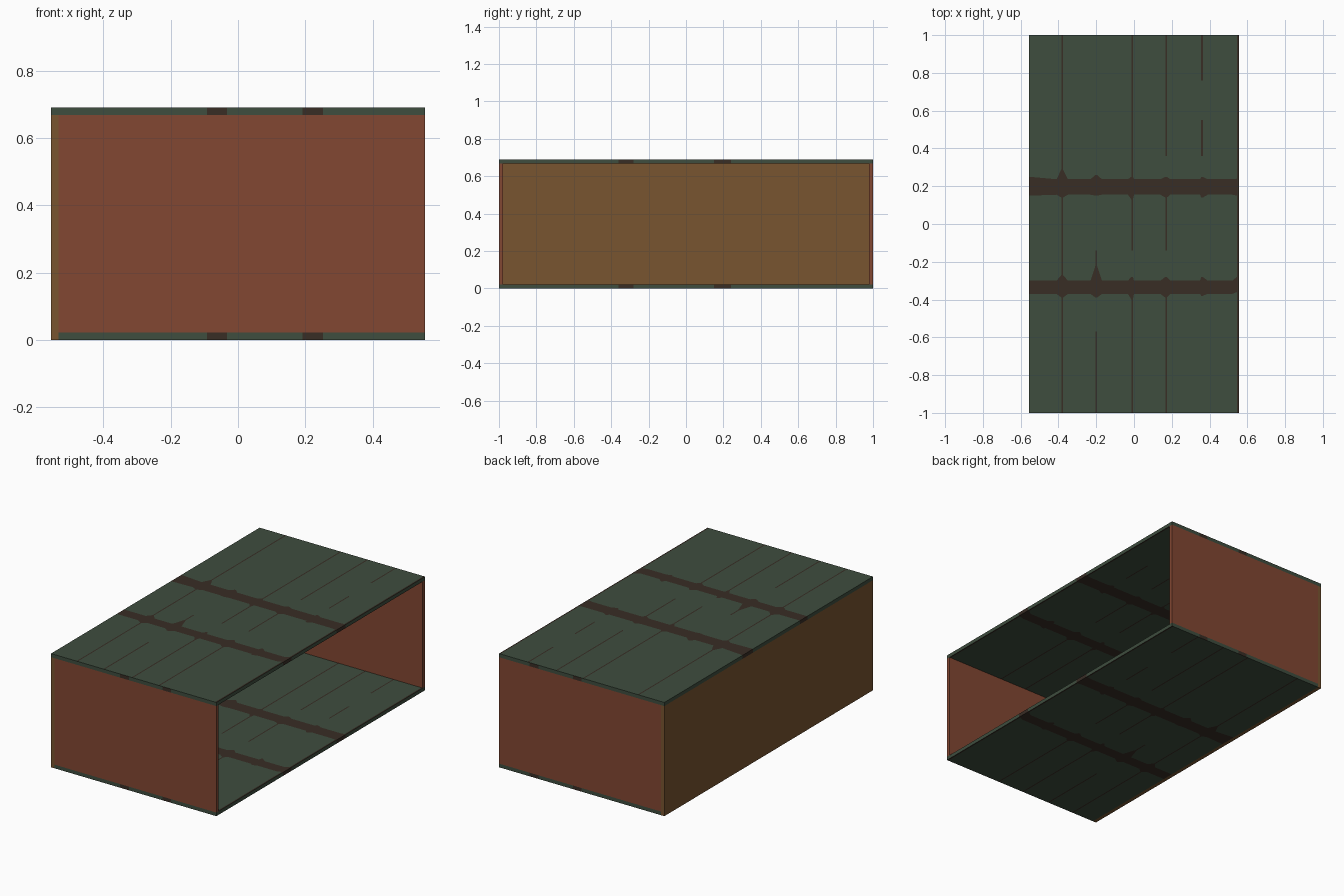
import bpy, bmesh

if "Cube" in bpy.data.objects:
    bpy.data.objects.remove(bpy.data.objects["Cube"])

X, Y, H, T = 0.555, 1.0, 0.69, 0.022   # half width, half length, height, board thickness


def material(name, rgb):
    m = bpy.data.materials.new(name)
    m.diffuse_color = [((c / 255 + 0.055) / 1.055) ** 2.4 for c in rgb] + [1]
    m.use_nodes = True
    m.node_tree.nodes["Principled BSDF"].inputs["Base Color"].default_value = m.diffuse_color
    return m


GREEN = material("dark green board", (62, 77, 62))
DARK = material("dark brown strap", (56, 45, 37))
RED = material("rust red panel", (130, 71, 50))
BROWN = material("ochre brown panel", (121, 85, 48))


def add_object(name, bm, mats):
    bmesh.ops.recalc_face_normals(bm, faces=bm.faces)
    me = bpy.data.meshes.new(name)
    bm.to_mesh(me)
    bm.free()
    for m in mats:
        me.materials.append(m)
    ob = bpy.data.objects.new(name, me)
    bpy.context.collection.objects.link(ob)


def box(name, lo, hi, mat):
    bm = bmesh.new()
    bmesh.ops.create_cube(bm, size=1)
    for v in bm.verts:
        v.co = [lo[i] if v.co[i] < 0 else hi[i] for i in range(3)]
    add_object(name, bm, [mat])


# Plank joints: x -> (strap edges in y at the joint, rows where the thin seam shows)
JOINTS = {
    -0.38: ((-0.39, -0.27, 0.14, 0.29), {0, 1, 2, 4, 5, 6, 8, 9, 10, 11}),
    -0.20: ((-0.39, -0.22, 0.15, 0.26), {0, 1, 4}),
    -0.01: ((-0.40, -0.28, 0.13, 0.25), {0, 1, 2, 5, 6, 8, 9, 10, 11}),
    0.17: ((-0.39, -0.28, 0.14, 0.25), {0, 1, 2, 5, 6, 9, 10, 11}),
    0.36: ((-0.38, -0.28, 0.14, 0.25), {9, 11}),
    0.55: ((-0.36, -0.28, 0.15, 0.24), set(range(12))),
}
STRAP_ROWS = (3, 7)
FRONT_MARKS = ((-0.092, -0.032), (0.192, 0.252))
BACK_MARKS = ((0.0, 0.06), (0.29, 0.35))


def board(name, x0, z0, z1):
    """Board cut into a grid so straps and seams are real faces."""
    plain = (-0.37, -0.30, 0.155, 0.237)
    cols = {x0: (-0.37, -0.30, 0.15, 0.25), X: JOINTS[0.55][0]}
    for a, b in FRONT_MARKS + BACK_MARKS:
        cols[a] = cols[b] = plain
    for x, (edges, _) in JOINTS.items():
        cols[x - 0.03] = plain
        cols[x - 0.004] = edges
        if x < 0.5:
            cols[x + 0.03] = plain
            cols[x + 0.004] = edges
    xs = sorted(cols)
    bm = bmesh.new()
    grid = []
    for z in (z0, z1):
        layer = []
        for x in xs:
            a, b, c, d = cols[x]
            ys = (-Y, -0.8, -0.57, a, b, -0.14, 0.05, c, d, 0.36, 0.55, 0.76, Y)
            layer.append([bm.verts.new((x, y, z)) for y in ys])
        grid.append(layer)
    nx, ny = len(xs) - 1, 12

    def face(verts, dark):
        bm.faces.new(verts).material_index = int(dark)

    # top and underside
    for g in grid:
        for i in range(nx):
            mid = (xs[i] + xs[i + 1]) / 2
            seam = set()
            for x, (_, rows) in JOINTS.items():
                if abs(mid - x) < 0.004:
                    seam = rows
            for j in range(ny):
                face((g[i][j], g[i + 1][j], g[i + 1][j + 1], g[i][j + 1]),
                     j in STRAP_ROWS or j in seam)
    lo, hi = grid
    # long edges
    for i in (0, nx):
        for j in range(ny):
            face((lo[i][j], lo[i][j + 1], hi[i][j + 1], hi[i][j]), j in STRAP_ROWS)
    # end edges
    for j, marks in ((0, FRONT_MARKS), (ny, BACK_MARKS)):
        for i in range(nx):
            mid = (xs[i] + xs[i + 1]) / 2
            face((lo[i][j], lo[i + 1][j], hi[i + 1][j], hi[i][j]),
                 any(a < mid < b for a, b in marks))
    add_object(name, bm, [GREEN, DARK])


# Top covers everything, bottom stops at the side wall
board("top_board", -X, H - T, H)
board("bottom_board", -X + T, 0, T)
# Closed long side (the opposite side is open)
box("side_wall", (-X, -Y, 0), (-X + T, Y, H - T), BROWN)
# End panels
for name, y in (("front_panel", -Y), ("back_panel", Y - T)):
    box(name, (-X + T, y, T), (X, y + T, H - T), RED)
